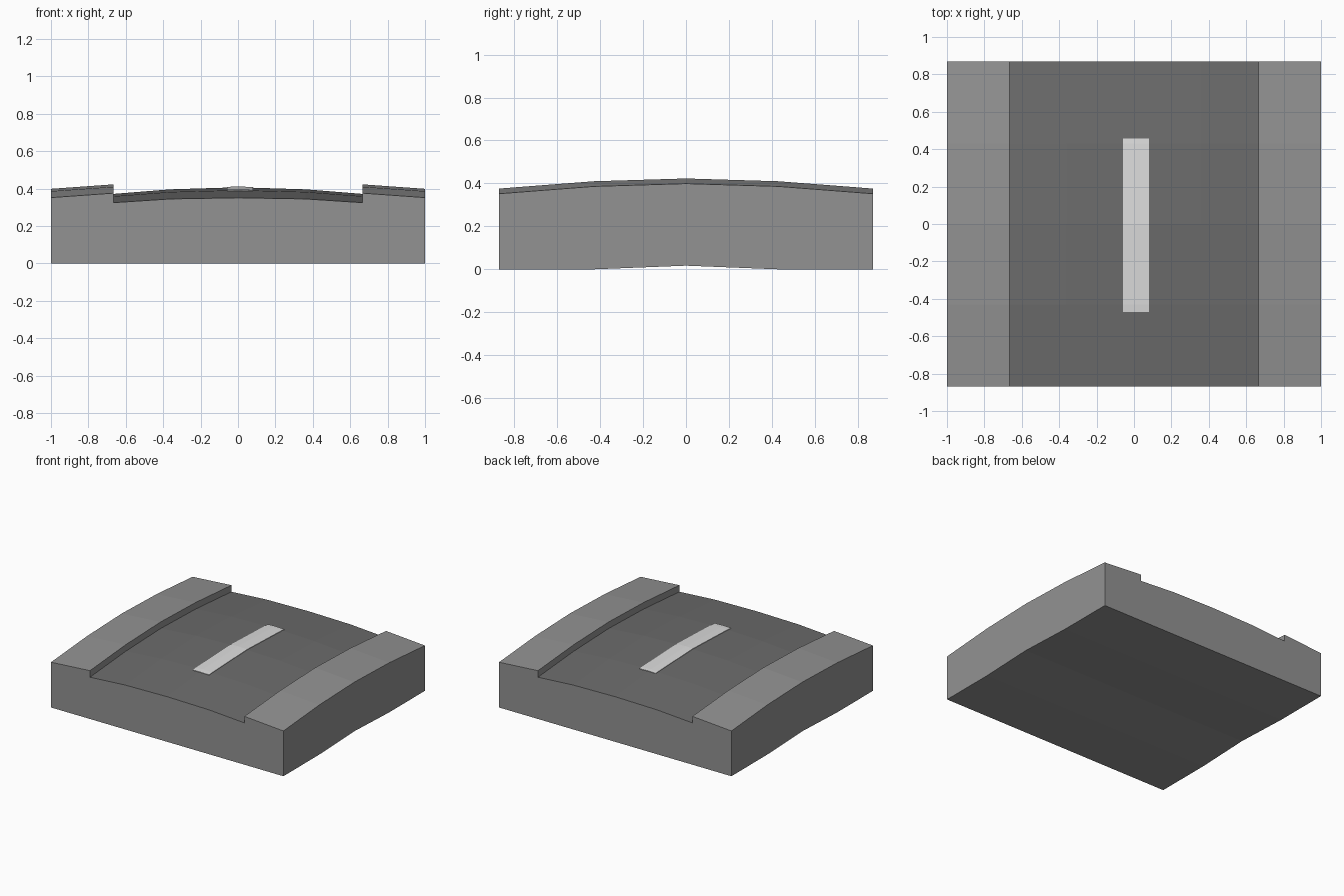
import bpy
import bmesh

if "Cube" in bpy.data.objects:
    bpy.data.objects.remove(bpy.data.objects["Cube"], do_unlink=True)


def material(name, value):
    mat = bpy.data.materials.new(name)
    mat.use_nodes = True
    colour = (value, value, value, 1)
    mat.diffuse_color = colour
    mat.node_tree.nodes["Principled BSDF"].inputs["Base Color"].default_value = colour
    return mat


concrete = material("concrete grey", 0.29)
asphalt = material("asphalt grey", 0.15)
paint = material("road paint", 0.72)

WIDTH, LENGTH, KERB = 1.0, 0.87, 0.665
STATIONS = [-LENGTH, -0.43, 0, 0.43, LENGTH]


def interpolate(points, t):
    for (a, va), (b, vb) in zip(points, points[1:]):
        if t <= b:
            return va + (vb - va) * (t - a) / (b - a)
    return points[-1][1]


def arch(y):
    # Rise of the deck along its length
    return interpolate([(0, 0.047), (0.43, 0.034), (LENGTH, 0)], abs(y))


def road_height(x, y):
    # Crowned road, slightly fuller at mid span
    crown = interpolate([(0, 0.351), (0.36, 0.345), (KERB, 0.325)], abs(x))
    return crown + arch(y) * (1 + 0.2 * (1 - abs(x) / KERB))


def make_object(name, bm, mats):
    bmesh.ops.recalc_face_normals(bm, faces=bm.faces)
    mesh = bpy.data.meshes.new(name)
    bm.to_mesh(mesh)
    bm.free()
    for mat in mats:
        mesh.materials.append(mat)
    obj = bpy.data.objects.new(name, mesh)
    bpy.context.collection.objects.link(obj)
    return obj


# Bridge deck: one cross-section swept over the arched stations
def section(y):
    kerb = [(WIDTH, 0.352 + arch(y)), (KERB, 0.376 + arch(y))]
    road = [(x, road_height(x, y)) for x in (KERB, 0.36, 0, -0.36, -KERB)]
    under = 0.017 if y == 0 else 0
    left = [(-x, z) for x, z in reversed(kerb)]
    return kerb + road + left + [(-WIDTH, under), (WIDTH, under)]


bm = bmesh.new()
rings = [[bm.verts.new((x, y, z)) for x, z in section(y)] for y in STATIONS]
count = len(rings[0])
for ring, following in zip(rings, rings[1:]):
    for i in range(count):
        j = (i + 1) % count
        face = bm.faces.new((ring[i], ring[j], following[j], following[i]))
        # Segments between the two kerb feet are road surface
        face.material_index = 1 if 2 <= i <= 5 else 0
for ring in (rings[0], rings[-1]):
    bm.faces.new(ring)
make_object("bridge_deck", bm, [concrete, asphalt])

# Painted centre stripe: thin plate following the road
bm = bmesh.new()
rows = [[bm.verts.new((x, y, road_height(x, y) + 0.002)) for x in (-0.06, 0, 0.08)]
        for y in (-0.47, -0.43, 0, 0.43, 0.457)]
for row, following in zip(rows, rows[1:]):
    for i in range(2):
        bm.faces.new((row[i], row[i + 1], following[i + 1], following[i]))
stripe = make_object("centre_stripe", bm, [paint])
plate = stripe.modifiers.new("thickness", "SOLIDIFY")
plate.thickness = 0.004
plate.offset = 0
